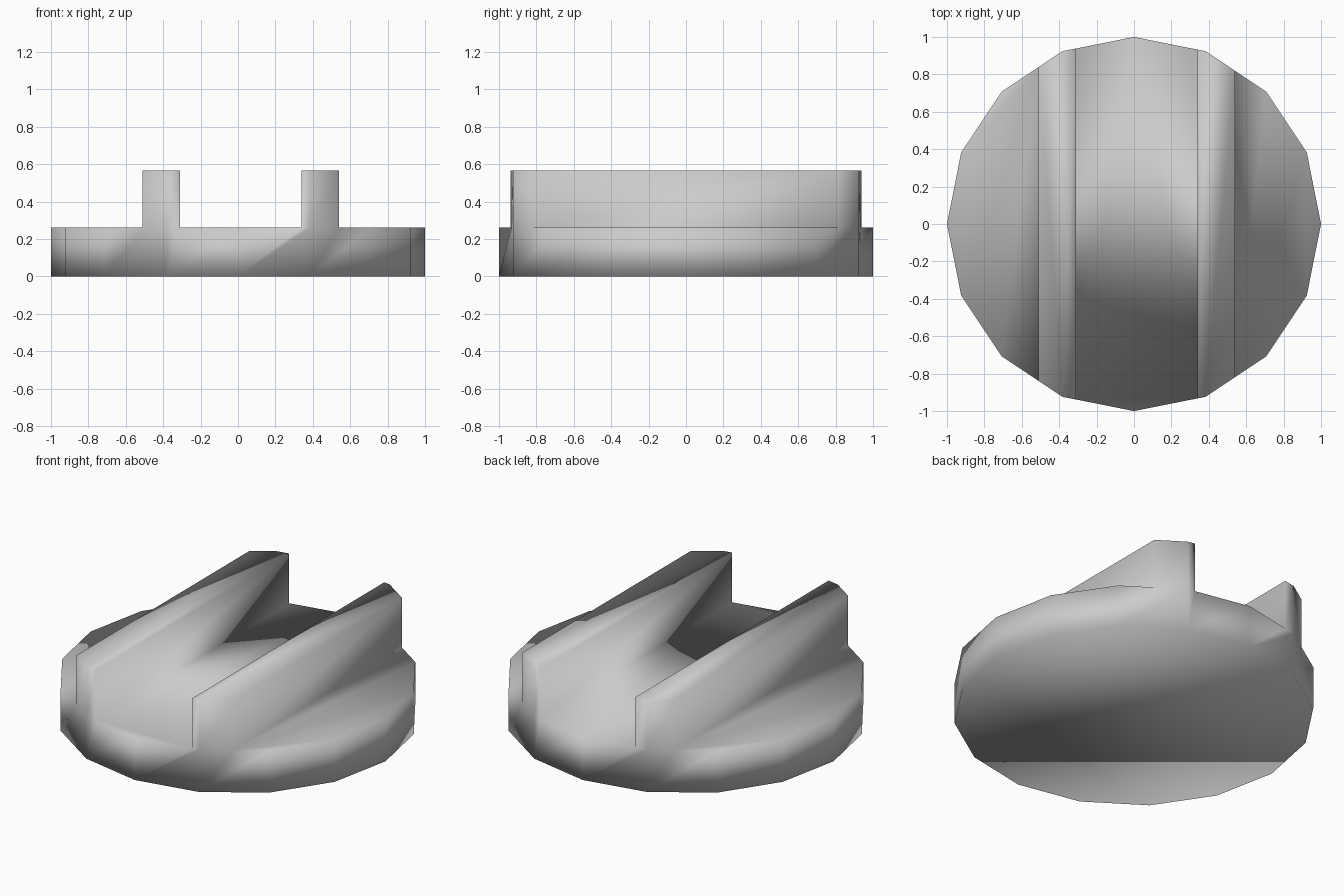
import bpy
import bmesh
from mathutils import Vector

cube = bpy.data.objects.get("Cube")
if cube:
    bpy.data.objects.remove(cube, do_unlink=True)

BASE_TOP, RAIL_TOP = 0.26, 0.565
RAILS = [(-0.51, -0.31), (0.34, 0.54)]

grey = bpy.data.materials.new("grey")
grey.use_nodes = True
colour = (0.6, 0.6, 0.6, 1)
grey.diffuse_color = colour
grey.node_tree.nodes["Principled BSDF"].inputs["Base Color"].default_value = colour

# Sixteen-sided disc
bm = bmesh.new()
bmesh.ops.create_cone(bm, cap_ends=True, segments=16, radius1=1, radius2=1, depth=BASE_TOP)
bmesh.ops.translate(bm, verts=bm.verts, vec=(0, 0, BASE_TOP / 2))


def top_faces():
    return [f for f in bm.faces if f.normal.z > 0.9]


# Cut the top face along the rail edges
for x in [edge for rail in RAILS for edge in rail]:
    faces = top_faces()
    edges = {e for f in faces for e in f.edges}
    verts = {v for f in faces for v in f.verts}
    bmesh.ops.bisect_plane(bm, geom=faces + list(edges) + list(verts),
                           plane_co=(x, 0, 0), plane_no=(1, 0, 0))
    bm.normal_update()

# Raise the two strips into rails that follow the rim
strips = [f for f in top_faces()
          if any(a < f.calc_center_median().x < b for a, b in RAILS)]
raised = bmesh.ops.extrude_face_region(bm, geom=strips)["geom"]
bmesh.ops.translate(bm, verts=[g for g in raised if isinstance(g, bmesh.types.BMVert)],
                    vec=Vector((0, 0, RAIL_TOP - BASE_TOP)))
bmesh.ops.delete(bm, geom=[f for f in strips if f.is_valid], context="FACES_ONLY")
bmesh.ops.recalc_face_normals(bm, faces=bm.faces)

for f in bm.faces:
    f.smooth = True

mesh = bpy.data.meshes.new("disc_with_rails")
bm.to_mesh(mesh)
bm.free()
mesh.materials.append(grey)
bpy.context.collection.objects.link(bpy.data.objects.new("disc_with_rails", mesh))
